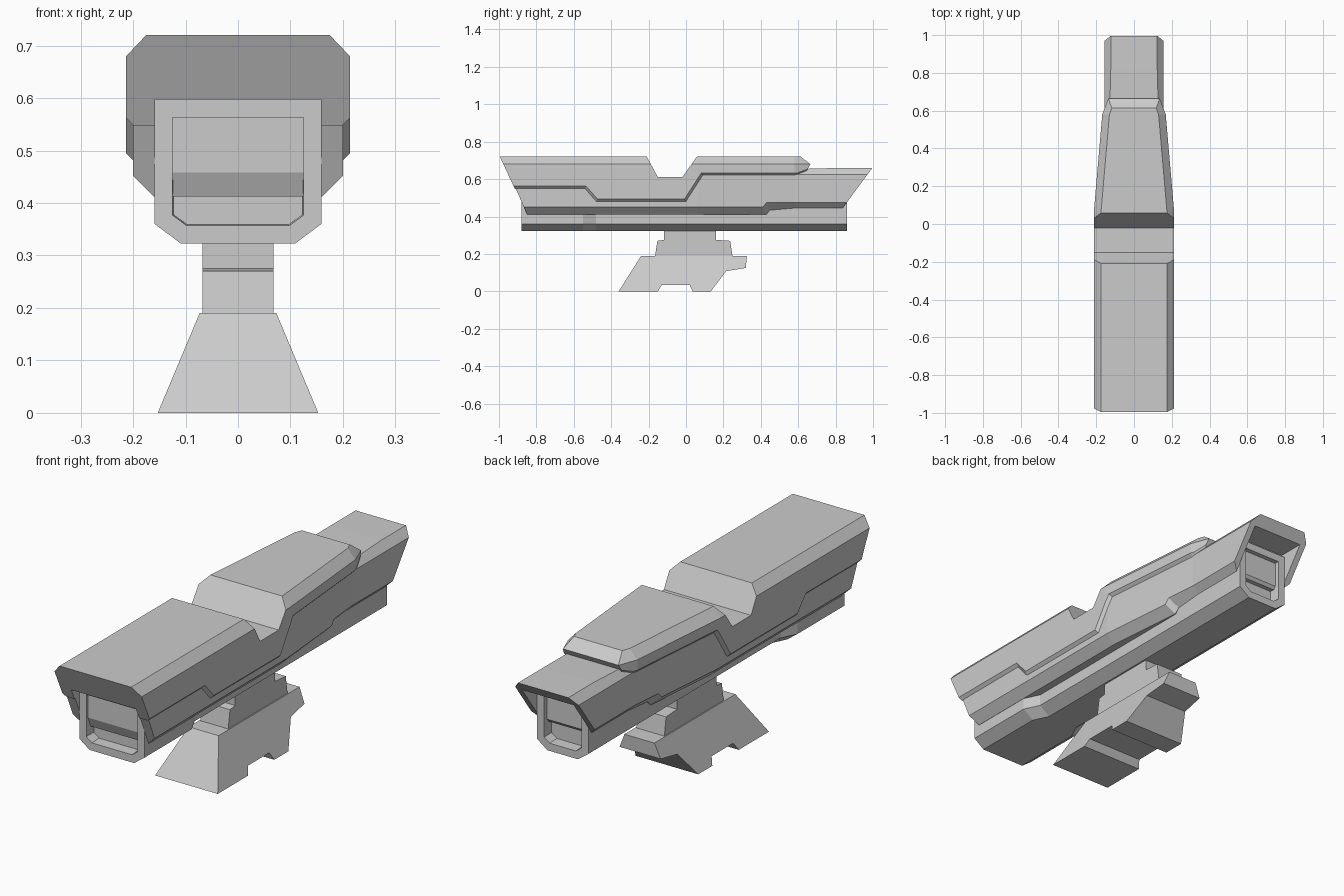
import bpy, bmesh

if "Cube" in bpy.data.objects:
    bpy.data.objects.remove(bpy.data.objects["Cube"])

grey = bpy.data.materials.new("plain_grey")
grey.use_nodes = True
COLOUR = (0.6, 0.6, 0.6, 1)
grey.diffuse_color = COLOUR
grey.node_tree.nodes["Principled BSDF"].inputs["Base Color"].default_value = COLOUR


def make_object(name, bm):
    bmesh.ops.recalc_face_normals(bm, faces=bm.faces)
    mesh = bpy.data.meshes.new(name)
    bm.to_mesh(mesh)
    bm.free()
    obj = bpy.data.objects.new(name, mesh)
    bpy.context.collection.objects.link(obj)
    mesh.materials.append(grey)
    return obj


def loft(name, rings):
    """Skin a list of equal-length point rings and cap both ends."""
    bm = bmesh.new()
    loops = [[bm.verts.new(p) for p in ring] for ring in rings]
    for a, b in zip(loops, loops[1:]):
        for i in range(len(a)):
            j = (i + 1) % len(a)
            bm.faces.new((a[i], a[j], b[j], b[i]))
    bm.faces.new(loops[0])
    bm.faces.new(loops[-1])
    return make_object(name, bm)


def side_prism(name, profile, half_width):
    """Side outline (y, z) spread across x; half_width depends on height."""
    return loft(name, [[(s * half_width(z), y, z) for y, z in profile] for s in (-1, 1)])


def boolean(obj, tool, operation):
    mod = obj.modifiers.new("cut", 'BOOLEAN')
    mod.operation, mod.object, mod.solver = operation, tool, 'EXACT'
    graph = bpy.context.evaluated_depsgraph_get()
    mesh = bpy.data.meshes.new_from_object(obj.evaluated_get(graph))
    obj.modifiers.clear()
    obj.data = mesh
    bpy.data.objects.remove(tool)


def box(x, y0, y1, z0, z1):
    return side_prism("cutter", [(y0, z0), (y1, z0), (y1, z1), (y0, z1)], lambda z: x)


def chamfer_lower_edges(obj, size):
    """Bevel the edges where the sides meet the underside."""
    bm = bmesh.new()
    bm.from_mesh(obj.data)
    bmesh.ops.dissolve_limit(bm, angle_limit=0.01, verts=bm.verts, edges=bm.edges)
    bm.normal_update()
    picked = []
    for e in bm.edges:
        if len(e.link_faces) != 2 or sum(v.co.y for v in e.verts) / 2 > 0.86:
            continue
        n, m = sorted((f.normal for f in e.link_faces), key=lambda v: v.z)
        if n.z < -0.5 and abs(m.x) > 0.8:
            picked.append(e)
    bmesh.ops.bevel(bm, geom=picked, offset=size, segments=1, affect='EDGES',
                    profile=0.5, clamp_overlap=False)
    bm.to_mesh(obj.data)
    bm.free()


def shell(name, stations, top, chamfer, profile, lower_chamfer):
    """Tapered hood section trimmed by a side outline."""
    rings = []
    for y, w in stations:
        half = [(w, 0.3), (w, top - chamfer[1]), (w - chamfer[0], top)]
        rings.append([(x, y, z) for x, z in half] + [(-x, y, z) for x, z in reversed(half)])
    obj = loft(name, rings)
    boolean(obj, side_prism("cutter", profile, lambda z: 0.4), 'INTERSECT')
    chamfer_lower_edges(obj, lower_chamfer)
    return obj


# Outer cover with the notch in its top
outer = shell(
    "outer_cover",
    [(-1.1, 0.213), (0.06, 0.213), (0.58, 0.168), (0.68, 0.13)],
    0.72, (0.038, 0.04),
    [(-1, 0.73), (-0.215, 0.73), (-0.15, 0.61), (-0.02, 0.61), (0.065, 0.73),
     (0.6, 0.73), (0.665, 0.68), (0.64, 0.635), (0.6, 0.62), (0.09, 0.62),
     (0, 0.48), (-0.48, 0.48), (-0.54, 0.548), (-0.915, 0.548)],
    0.014)

# Inner cover that carries on to the rear hood
inner = shell(
    "inner_cover",
    [(-1.1, 0.2), (0.06, 0.2), (0.58, 0.155), (1.1, 0.155)],
    0.66, (0.032, 0.035),
    [(-0.93, 0.595), (0.03, 0.595), (0.1, 0.655), (0.64, 0.655), (1, 0.665),
     (0.83, 0.435), (0.45, 0.435), (0.43, 0.412), (-0.85, 0.412)],
    0.04)

# Openings under the front and rear hoods
boolean(outer, box(0.158, -1.2, -0.87, 0.2, 0.597), 'DIFFERENCE')
boolean(inner, box(0.158, -1.2, -0.87, 0.2, 0.597), 'DIFFERENCE')
boolean(inner, box(0.126, 0.84, 1.2, 0.2, 0.615), 'DIFFERENCE')

# Camera tube, narrower behind the front section
rings = []
for y, w in [(-0.88, 0.159), (-0.55, 0.159), (-0.48, 0.125), (0.86, 0.125)]:
    half = [(w - 0.05, 0.323), (w, 0.36), (w, 0.597)]
    rings.append([(x, y, z) for x, z in half] + [(-x, y, z) for x, z in reversed(half)])
tube = loft("camera_tube", rings)

# Recessed windows at both tube ends
bm = bmesh.new()
bm.from_mesh(tube.data)
bm.normal_update()
for face in [f for f in bm.faces if abs(f.normal.y) > 0.99]:
    inward = -face.normal.y
    bmesh.ops.inset_region(bm, faces=[face], thickness=0.034, use_even_offset=True)
    bmesh.ops.inset_region(bm, faces=[face], thickness=0.002, use_even_offset=True)
    bmesh.ops.translate(bm, verts=face.verts, vec=(0, inward * 0.05, 0))
bm.to_mesh(tube.data)
bm.free()

# Mount: flared foot, neck and top block
side_prism("mount_foot",
           [(-0.36, 0), (-0.24, 0.19), (0.325, 0.19), (0.32, 0.125), (0.215, 0.108),
            (0.133, 0), (0.035, 0), (0.02, 0.033), (-0.13, 0.033), (-0.15, 0)],
           lambda z: 0.153 - 0.42 * z)
side_prism("mount_neck",
           [(-0.167, 0.18), (-0.153, 0.27), (-0.117, 0.275), (-0.117, 0.33),
            (0.16, 0.33), (0.16, 0.275), (0.236, 0.27), (0.25, 0.18)],
           lambda z: 0.068)
